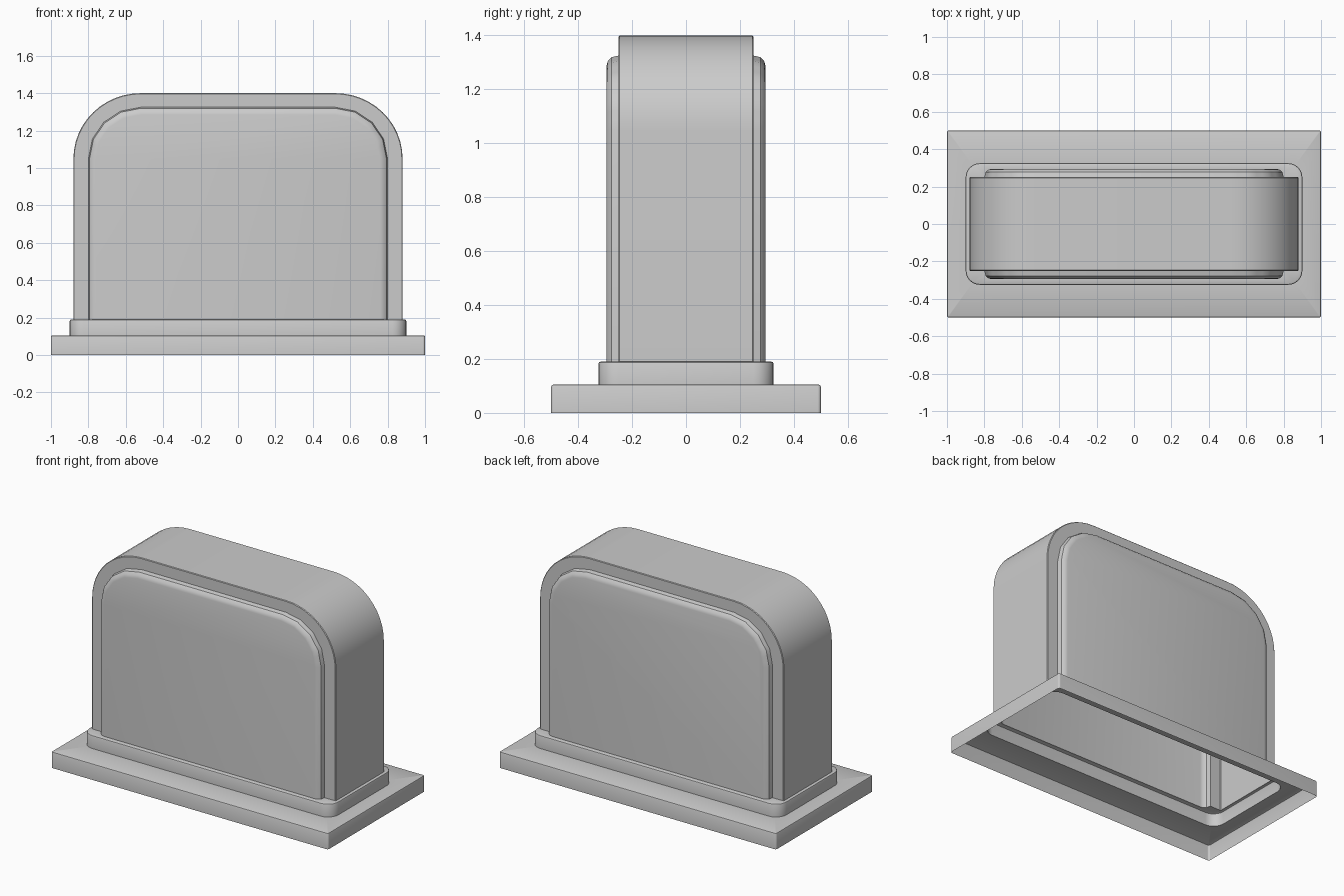
import bpy, bmesh, math

cube = bpy.data.objects.get("Cube")
if cube:
    bpy.data.objects.remove(cube)

grey = bpy.data.materials.new("plain grey")
grey.use_nodes = True
COLOUR = (0.6, 0.6, 0.6, 1)
grey.diffuse_color = COLOUR
grey.node_tree.nodes["Principled BSDF"].inputs["Base Color"].default_value = COLOUR

BASE_TOP, TIER_TOP = 0.105, 0.19
ARC_X, ARC_Z, STEPS = 0.52, 1.05, 12


def finish(bm, name):
    bmesh.ops.recalc_face_normals(bm, faces=bm.faces)
    mesh = bpy.data.meshes.new(name)
    bm.to_mesh(mesh)
    bm.free()
    mesh.materials.append(grey)
    obj = bpy.data.objects.new(name, mesh)
    bpy.context.collection.objects.link(obj)
    bpy.ops.object.select_all(action='DESELECT')
    obj.select_set(True)
    bpy.context.view_layer.objects.active = obj
    bpy.ops.object.shade_smooth_by_angle(angle=math.radians(35))
    return obj


def skin(bm, rows, closed):
    """Join successive rows of points with quads and return the vertex rows."""
    rows = [[bm.verts.new(p) for p in row] for row in rows]
    for a, b in zip(rows, rows[1:]):
        n = len(a)
        for i in range(n if closed else n - 1):
            j = (i + 1) % n
            bm.faces.new((a[i], a[j], b[j], b[i]))
    return rows


def rounded_rect(hx, hy, r, z, steps=6):
    pts = []
    for k, (sx, sy) in enumerate(((1, 1), (-1, 1), (-1, -1), (1, -1))):
        for i in range(steps + 1):
            a = math.pi / 2 * (k + i / steps)
            pts.append((sx * (hx - r) + r * math.cos(a), sy * (hy - r) + r * math.sin(a), z))
    return pts


def tier(name, hx, hy, r, z0, z1, hole):
    """Open-bottomed plinth whose top is a ring around the hole outline."""
    bm = bmesh.new()
    b = 0.008
    rows = [rounded_rect(hx, hy, r, z0), rounded_rect(hx, hy, r, z1 - b),
            rounded_rect(hx - b * 0.3, hy - b * 0.3, r - b * 0.3, z1 - b * 0.3),
            rounded_rect(hx - b, hy - b, r - b, z1)]
    top = skin(bm, rows, True)[-1]
    inner = [bm.verts.new((x, y, z1)) for x, y in hole]
    edges = [bm.edges.get((top[i - 1], top[i])) for i in range(len(top))]
    edges += [bm.edges.new((inner[i - 1], inner[i])) for i in range(len(inner))]
    bmesh.ops.triangle_fill(bm, use_beauty=True, edges=edges, normal=(0, 0, 1))
    return finish(bm, name)


def arch(y, rx, rz, segments):
    """Arch outline; its corners have the given number of straight segments."""
    quarter = []
    for i in range(STEPS + 1):
        t = i / STEPS * segments
        k = min(int(t), segments - 1)
        f, a, b = t - k, math.pi / 2 * k / segments, math.pi / 2 * (k + 1) / segments
        quarter.append((ARC_X + rx * (math.cos(a) * (1 - f) + math.cos(b) * f),
                        ARC_Z + rz * (math.sin(a) * (1 - f) + math.sin(b) * f)))
    half = [(ARC_X + rx, TIER_TOP)] + quarter
    return [(x, y, z) for x, z in half] + [(-x, y, z) for x, z in reversed(half)]


# Body: arched band with a raised, soft-edged panel on front and back
PANEL = ((0.295, 0.04), (0.291, 0.022), (0.277, 0.006), (0.25, 0.0))
BAND = ((0.25, 0.004), (0.246, 0.0))
front = [arch(-y, 0.28 - d, 0.275 - d, 4) for y, d in PANEL]
front += [arch(-y, 0.36 - d, 0.35 - d, STEPS) for y, d in BAND]
back = [[(x, -y, z) for x, y, z in row] for row in reversed(front)]
bm = bmesh.new()
rows = skin(bm, front + back, False)
bm.faces.new(rows[0])
bm.faces.new(rows[-1])
finish(bm, "arched_body")

# Stepped plinth, open underneath
foot = [(row[0][0], row[0][1]) for row in front + back]
foot += [(-x, y) for x, y in reversed(foot)]
tier("upper_plinth", 0.90, 0.325, 0.075, BASE_TOP, TIER_TOP, foot)
tier("base_plate", 1.0, 0.5, 0.012, 0.0, BASE_TOP,
     [(x, y) for x, y, z in rounded_rect(0.90, 0.325, 0.075, 0)])
